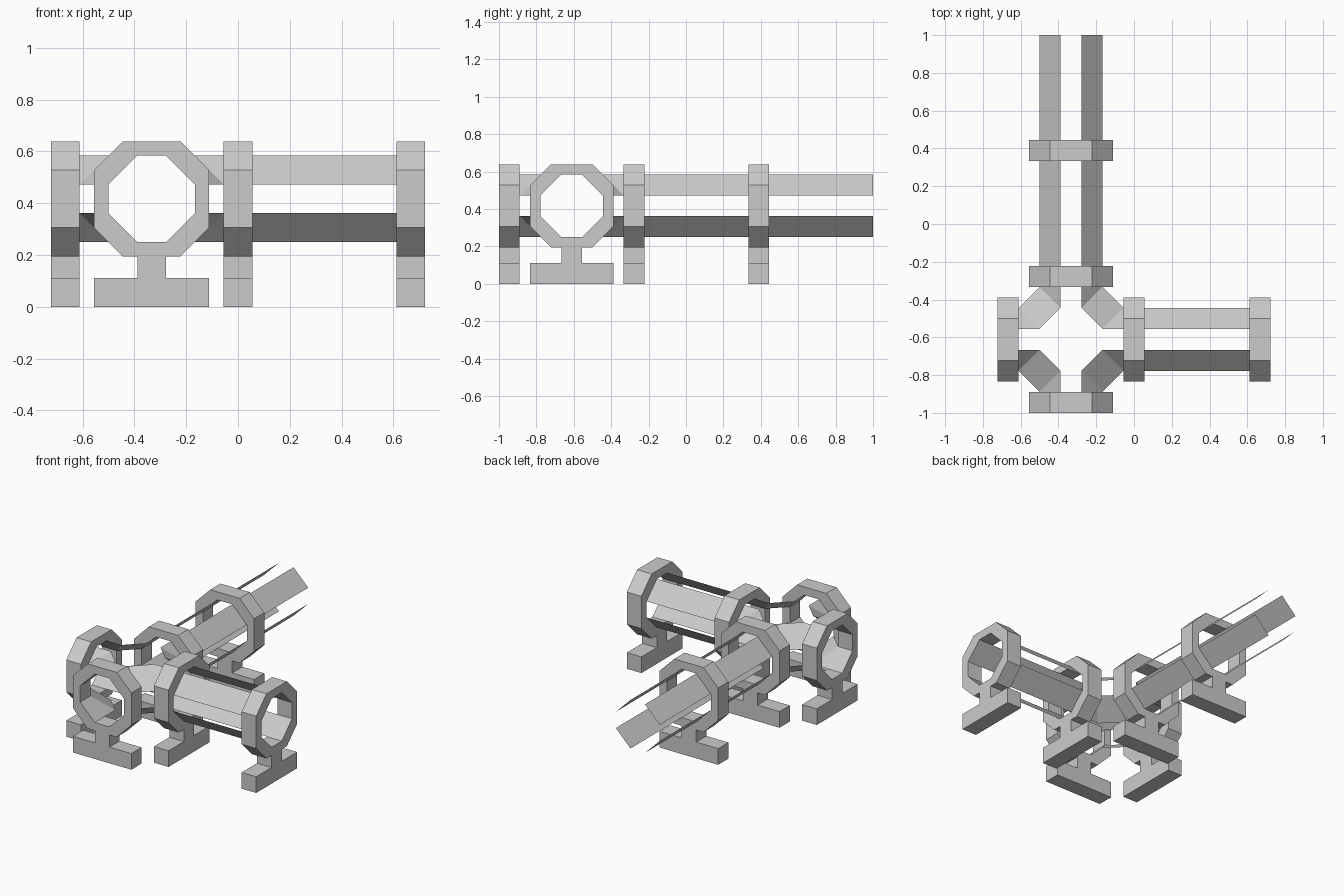
import bpy, bmesh
from mathutils import Vector

if "Cube" in bpy.data.objects:
    bpy.data.objects.remove(bpy.data.objects["Cube"])

U = 1 / 9                                  # grid unit of the model
CX, CY, CZ = -3 * U, -5.5 * U, 3.75 * U    # centre of the pipe crossing


def to_world(axis, along, side, z):
    """Point on a pipe running along axis; side is the offset from its centre line."""
    return Vector((along, CY + side, z)) if axis == 'x' else Vector((CX + side, along, z))


def finish(name, bm):
    mesh = bpy.data.meshes.new(name)
    bm.to_mesh(mesh)
    bm.free()
    bpy.context.collection.objects.link(bpy.data.objects.new(name, mesh))


def octagon(r, c):
    return [(r, -c), (r, c), (c, r), (-c, r), (-r, c), (-r, -c), (-c, -r), (c, -r)]


def prism(bm, axis, mid, half, profile):
    """Extrude a (side, z) profile along the axis."""
    a, b = [[bm.verts.new(to_world(axis, mid + s * half, p, z)) for p, z in profile]
            for s in (-1, 1)]
    n = len(profile)
    bm.faces.new(a)
    bm.faces.new(b[::-1])
    for i in range(n):
        j = (i + 1) % n
        bm.faces.new((a[i], b[i], b[j], a[j]))


def ring_stand(name, axis, mid):
    bm = bmesh.new()
    # chamfered octagonal ring
    loops = [[bm.verts.new(to_world(axis, mid + s * U / 2, p, CZ + z)) for p, z in octagon(r, c)]
             for r, c, s in ((2 * U, U, -1), (2 * U, U, 1),
                             (1.5 * U, U / 2, 1), (1.5 * U, U / 2, -1))]
    for k in range(4):
        a, b = loops[k], loops[(k + 1) % 4]
        for i in range(8):
            j = (i + 1) % 8
            bm.faces.new((a[i], a[j], b[j], b[i]))
    # post and foot
    for w, z0, z1 in ((U / 2, U, 1.75 * U), (2 * U, 0, U)):
        prism(bm, axis, mid, U / 2, [(-w, z0), (w, z0), (w, z1), (-w, z1)])
    bmesh.ops.recalc_face_normals(bm, faces=bm.faces)
    finish(name, bm)


def sheet(bm, points):
    """Single flat face whose front points away from the pipe's middle height."""
    f = bm.faces.new([bm.verts.new(p) for p in points])
    f.normal_update()
    if f.normal.z * (f.calc_center_median().z - CZ) < 0:
        f.normal_flip()


def pipe_strips(name, axis, start, end):
    bm = bmesh.new()
    for s in (-1, 1):
        for t in (-1, 1):
            hi = (s * U / 2, CZ + t * 1.5 * U)
            lo = (s * 1.5 * U, CZ + t * U / 2)
            sheet(bm, [to_world(axis, start, *hi), to_world(axis, end, *hi),
                       to_world(axis, end, *lo), to_world(axis, start, *lo)])
    finish(name, bm)


# ring stands on both pipe directions
for i, x in enumerate((-6, 0, 6)):
    ring_stand(f"cross_ring_stand_{i + 1}", 'x', x * U)
for i, y in enumerate((-8.5, -2.5, 3.5)):
    ring_stand(f"long_ring_stand_{i + 1}", 'y', y * U)

# straight pipe sections made of four diagonal strips
pipe_strips("cross_pipe", 'x', 0.5 * U, 5.5 * U)
pipe_strips("long_pipe_inner", 'y', -2 * U, 3 * U)
pipe_strips("long_pipe_outer", 'y', 4 * U, 9 * U)

# four-way junction: a slanted corner panel with a triangle at each end
bm = bmesh.new()
for sx in (-1, 1):
    for sy in (-1, 1):
        for t in (-1, 1):
            def p(x, y, z):
                return Vector((CX + sx * x * U, CY + sy * y * U, CZ + t * z * U))
            a, b, c = p(2.5, .5, 1.5), p(1.5, .5, 1.5), p(2.5, 1.5, .5)
            d, e, f = p(.5, 2.5, 1.5), p(.5, 1.5, 1.5), p(1.5, 2.5, .5)
            sheet(bm, [a, b, c])
            sheet(bm, [b, e, f, c])
            sheet(bm, [d, e, f])
bmesh.ops.remove_doubles(bm, verts=bm.verts, dist=1e-5)
finish("pipe_junction", bm)
